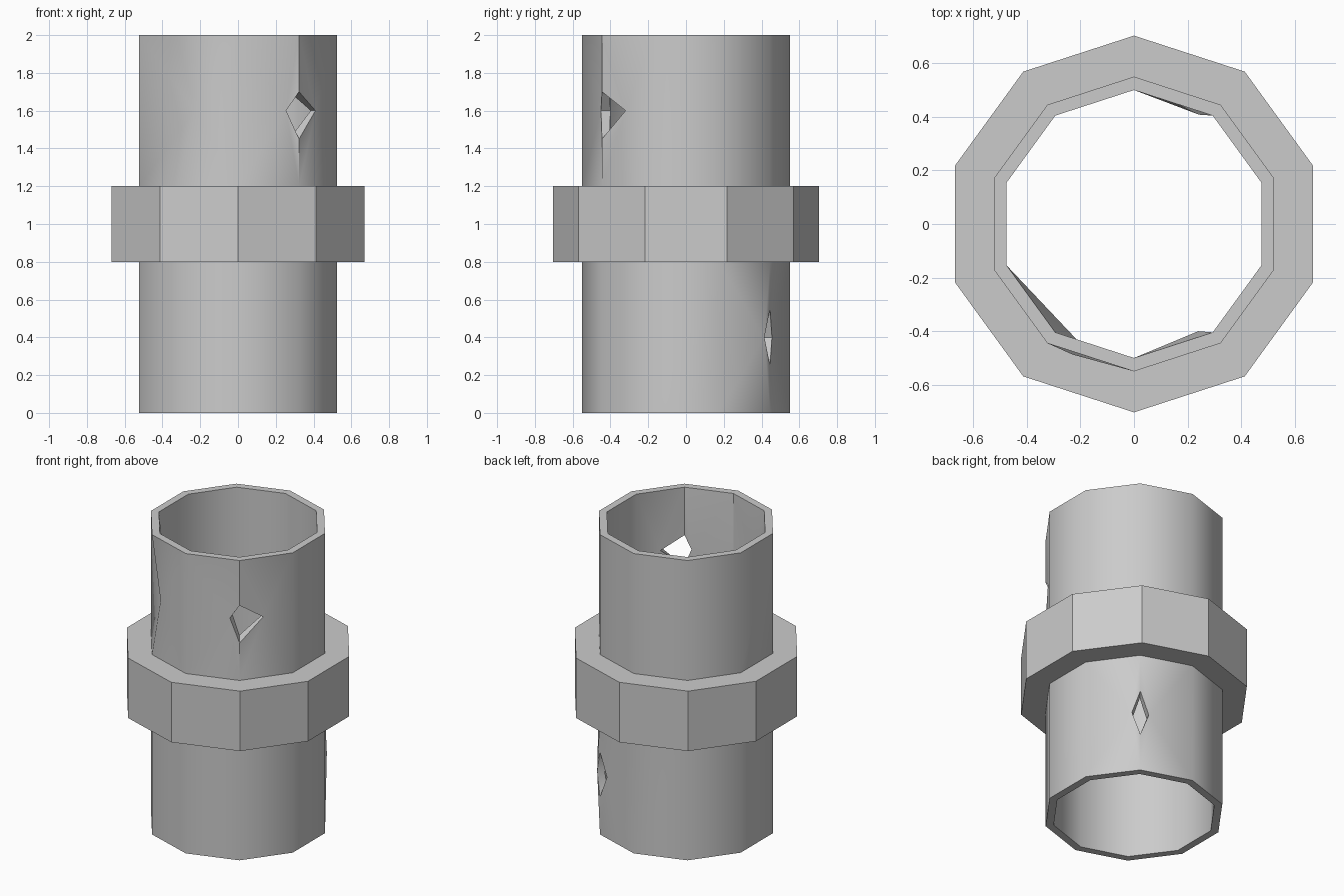
import bpy, bmesh, math

if "Cube" in bpy.data.objects:
    bpy.data.objects.remove(bpy.data.objects["Cube"])

N = 10
OUT, INN = 0.55, 0.50


def pt(i, r, z):
    a = math.radians(-90 + 360 / N * i)
    return (r * math.cos(a), r * math.sin(a), z)


def face(bm, pts):
    bm.faces.new([bm.verts.new(p) for p in pts])


def finish(bm, name):
    bmesh.ops.remove_doubles(bm, verts=bm.verts, dist=1e-4)
    bmesh.ops.recalc_face_normals(bm, faces=bm.faces)
    me = bpy.data.meshes.new(name)
    bm.to_mesh(me)
    bm.free()
    ob = bpy.data.objects.new(name, me)
    bpy.context.collection.objects.link(ob)
    return ob


def caps(bm, r0, r1, zs):
    for i in range(N):
        for z in zs:
            face(bm, [pt(i, r0, z), pt(i + 1, r0, z), pt(i + 1, r1, z), pt(i, r1, z)])


# Damage: (corner, row, mid z) -> side points and hole top / bottom, outer then inner
damage = [
    dict(corner=1, row=2, z=1.6, before=[(.255, -.45), (.24, -.40)],
         after=[(.41, -.32), (.385, -.28)], hole=[(1.70, 1.45), (1.68, 1.48)]),
    dict(corner=4, row=0, z=0.4, before=[(.365, .415), (.33, .385)],
         after=[(.265, .455), (.243, .408)], hole=[(.55, .25), (.53, .27)]),
    dict(corner=9, row=2, z=1.6, before=[(-.23, -.487), (-.213, -.432)],
         after=[(-.23, -.487), (-.213, -.432)], hole=None),
]
sides = {}
for d in damage:
    sides[(d["corner"] - 1, d["row"])] = (d, "before")
    sides[(d["corner"], d["row"])] = (d, "after")

# Pipe with two punched holes and one dent
bm = bmesh.new()
rows = [0, 0.8, 1.2, 2]
for layer, r in enumerate((OUT, INN)):
    for row in range(3):
        z0, z1 = rows[row], rows[row + 1]
        for i in range(N):
            if (i, row) not in sides:
                face(bm, [pt(i, r, z0), pt(i + 1, r, z0), pt(i + 1, r, z1), pt(i, r, z1)])
                continue
            d, side = sides[(i, row)]
            near = d["corner"]
            far = i if side == "before" else i + 1
            mid = (*d[side][layer], d["z"])
            chain = [pt(near, r, z1), pt(far, r, z1), pt(far, r, z0), pt(near, r, z0)]
            if d["hole"]:
                t, b = d["hole"][layer]
                chain = [pt(near, r, t)] + chain + [pt(near, r, b)]
            for p, q in zip(chain, chain[1:]):
                face(bm, [mid, p, q])
caps(bm, OUT, INN, (0, 2))

# Wall thickness inside the holes
for d in damage:
    if d["hole"]:
        loops = []
        for layer, r in enumerate((OUT, INN)):
            t, b = d["hole"][layer]
            loops.append([pt(d["corner"], r, t), (*d["before"][layer], d["z"]),
                          pt(d["corner"], r, b), (*d["after"][layer], d["z"])])
        for k in range(4):
            face(bm, [loops[0][k], loops[0][(k + 1) % 4], loops[1][(k + 1) % 4], loops[1][k]])
pipe = finish(bm, "pipe")
bpy.context.view_layer.objects.active = pipe
pipe.select_set(True)
bpy.ops.object.shade_smooth_by_angle(angle=math.radians(40))
pipe.select_set(False)

# Collar
bm = bmesh.new()
for r in (0.703, OUT):
    for i in range(N):
        face(bm, [pt(i, r, 0.8), pt(i + 1, r, 0.8), pt(i + 1, r, 1.2), pt(i, r, 1.2)])
caps(bm, 0.703, OUT, (0.8, 1.2))
finish(bm, "collar")
